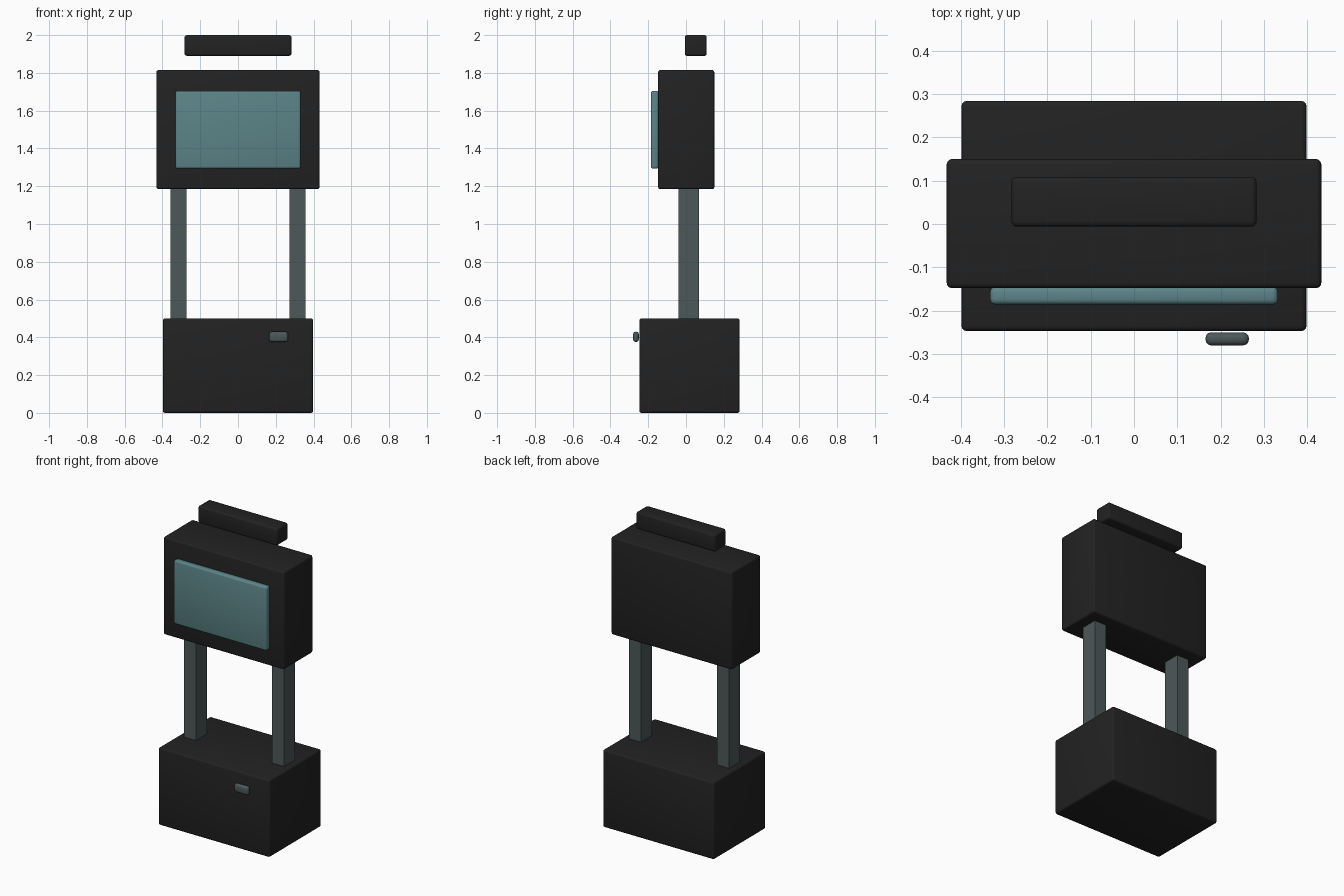
import bpy
import bmesh
from mathutils import Vector

if "Cube" in bpy.data.objects:
    bpy.data.objects.remove(bpy.data.objects["Cube"])


def material(name, rgb):
    m = bpy.data.materials.new(name)
    m.diffuse_color = (*rgb, 1.0)
    m.use_nodes = True
    m.node_tree.nodes["Principled BSDF"].inputs["Base Color"].default_value = m.diffuse_color
    return m


black = material("matte black", (0.016, 0.016, 0.016))
teal = material("screen teal", (0.107, 0.231, 0.246))
steel = material("grey steel", (0.072, 0.098, 0.098))


def box(name, lo, hi, mat, bevel=0.0, segments=3):
    """Box between two corners, with optional rounded edges."""
    lo, hi = Vector(lo), Vector(hi)
    centre, size = (lo + hi) / 2, hi - lo
    bm = bmesh.new()
    bmesh.ops.create_cube(bm, size=1.0)
    bmesh.ops.scale(bm, vec=size, verts=bm.verts)
    if bevel:
        bmesh.ops.bevel(bm, geom=bm.edges[:], offset=bevel, segments=segments,
                        profile=0.5, affect='EDGES')
    mesh = bpy.data.meshes.new(name)
    bm.to_mesh(mesh)
    bm.free()
    mesh.materials.append(mat)
    obj = bpy.data.objects.new(name, mesh)
    obj.location = centre
    bpy.context.collection.objects.link(obj)
    if bevel:
        bpy.context.view_layer.objects.active = obj
        obj.select_set(True)
        bpy.ops.object.shade_smooth_by_angle(angle=0.6)
        obj.select_set(False)
    return obj


# Lower cabinet and its front latch
box("base_cabinet", (-0.398, -0.247, 0), (0.398, 0.284, 0.5), black, 0.012)
box("cabinet_latch", (0.165, -0.28, 0.376), (0.265, -0.25, 0.43), steel, 0.013)

# Pair of posts
for side, x in (("left", -0.315), ("right", 0.315)):
    box(side + "_post", (x - 0.043, -0.04, 0.49), (x + 0.043, 0.07, 1.195), steel)

# Display housing with screen
box("display_housing", (-0.432, -0.148, 1.184), (0.432, 0.15, 1.815), black, 0.012)
box("screen", (-0.332, -0.186, 1.293), (0.332, -0.145, 1.705), teal, 0.012)

# Floating bar above the housing
box("top_bar", (-0.283, -0.006, 1.89), (0.283, 0.109, 2.0), black, 0.012)
